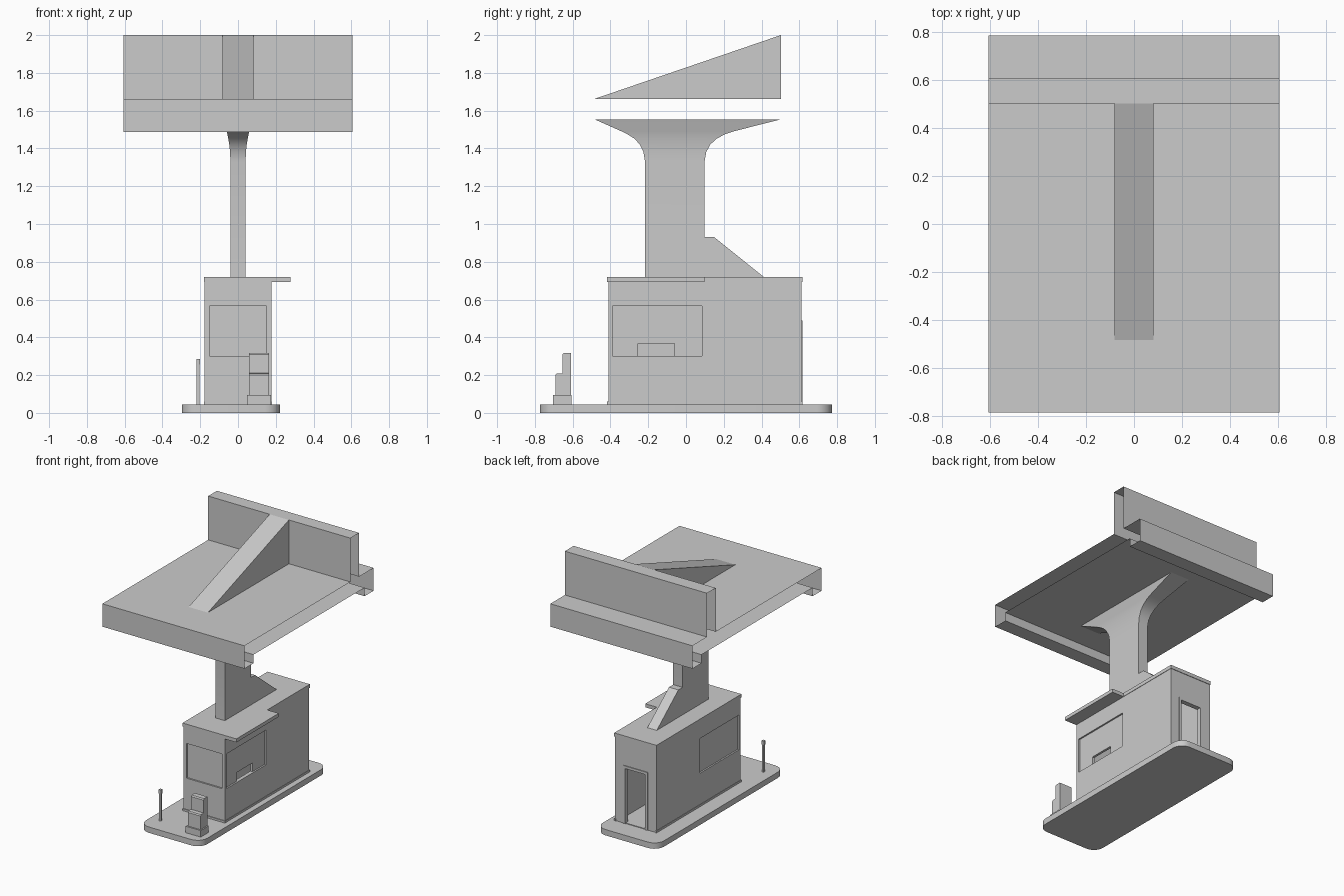
import bpy
import bmesh
import math

default = bpy.data.objects.get("Cube")
if default:
    bpy.data.objects.remove(default)

# One plain grey for the whole structure
grey = bpy.data.materials.new("plain grey")
grey.use_nodes = True
GREY = (0.6, 0.6, 0.6, 1)
grey.diffuse_color = GREY
grey.node_tree.nodes["Principled BSDF"].inputs["Base Color"].default_value = GREY


def add_object(name, verts, faces, fix_normals=True):
    mesh = bpy.data.meshes.new(name)
    mesh.from_pydata(verts, [], faces)
    if fix_normals:
        bm = bmesh.new()
        bm.from_mesh(mesh)
        bmesh.ops.recalc_face_normals(bm, faces=bm.faces)
        bm.to_mesh(mesh)
        bm.free()
    mesh.materials.append(grey)
    obj = bpy.data.objects.new(name, mesh)
    bpy.context.collection.objects.link(obj)
    return obj


def loft(name, rings):
    """Closed solid through rings with equal point counts."""
    n = len(rings[0])
    verts = [p for ring in rings for p in ring]
    faces = [tuple(range(n)), tuple(range(len(verts) - n, len(verts)))]
    for r in range(len(rings) - 1):
        for i in range(n):
            j = (i + 1) % n
            faces.append((r * n + i, r * n + j, (r + 1) * n + j, (r + 1) * n + i))
    return add_object(name, verts, faces)


def prism(name, x0, x1, profile):
    """Side profile of (y, z) points extruded along x."""
    return loft(name, [[(x, y, z) for y, z in profile] for x in (x0, x1)])


def box(name, x0, x1, y0, y1, z0, z1):
    return prism(name, x0, x1, [(y0, z0), (y1, z0), (y1, z1), (y0, z1)])


def cut(target, *bounds):
    """Subtract a box from the target."""
    cutter = box("cutter", *bounds)
    cutter.hide_render = True
    mod = target.modifiers.new("cut", 'BOOLEAN')
    mod.operation = 'DIFFERENCE'
    mod.solver = 'EXACT'
    mod.object = cutter
    bpy.context.view_layer.objects.active = target
    bpy.ops.object.modifier_apply(modifier=mod.name)
    bpy.data.objects.remove(cutter)


def smooth(obj, degrees):
    bpy.ops.object.select_all(action='DESELECT')
    obj.select_set(True)
    bpy.context.view_layer.objects.active = obj
    bpy.ops.object.shade_smooth_by_angle(angle=math.radians(degrees))


# Island slab with rounded corners
def rounded_rect(x0, x1, y0, y1, r, z, steps=6):
    corners = [(x1 - r, y1 - r), (x0 + r, y1 - r), (x0 + r, y0 + r), (x1 - r, y0 + r)]
    points = []
    for k, (cx, cy) in enumerate(corners):
        for s in range(steps + 1):
            a = math.pi / 2 * (k + s / steps)
            points.append((cx + r * math.cos(a), cy + r * math.sin(a), z))
    return points


island = loft("island_slab", [rounded_rect(-0.297, 0.223, -0.773, 0.773, 0.08, z)
                              for z in (0, 0.045)])
smooth(island, 30)

# Booth shell: hollow room, open door, recessed windows, serving slot
W, FRONT, BACK = 0.177, -0.411, 0.612
booth = box("booth_walls", -W, W, FRONT, BACK, 0.04, 0.7)
cut(booth, -W + 0.03, W - 0.03, FRONT + 0.03, BACK - 0.03, 0.05, 0.67)
cut(booth, -0.085, 0.085, BACK - 0.1, BACK + 0.1, 0.05, 0.47)
cut(booth, -0.152, 0.15, FRONT - 0.1, FRONT + 0.012, 0.3, 0.567)
for side in (-1, 1):
    inner, outer = sorted((side * (W - 0.012), side * (W + 0.1)))
    cut(booth, inner, outer, -0.39, 0.085, 0.3, 0.567)
cut(booth, W - 0.06, W + 0.1, -0.255, -0.06, 0.3, 0.367)

# Roof, plinth and serving-side awning
box("booth_roof", -W - 0.003, W + 0.003, -0.417, 0.616, 0.692, 0.719)
for side in (-1, 1):
    x0, x1 = sorted((side * (W - 0.01), side * (W + 0.003)))
    box("side_plinth", x0, x1, -0.417, 0.616, 0.045, 0.06)
box("front_plinth", -W, W, -0.417, -0.4, 0.045, 0.06)
box("window_awning", W, 0.278, -0.417, 0.098, 0.692, 0.719)

# Door frame on the back
for side in (-1, 1):
    x0, x1 = sorted((side * 0.085, side * 0.103))
    box("door_jamb", x0, x1, 0.59, 0.618, 0.045, 0.47)
box("door_head", -0.103, 0.103, 0.59, 0.618, 0.47, 0.49)

# Column flaring out towards the canopy: (z, half width, front y, back y)
sections = [(0.71, 0.04, -0.217, 0.098), (1.33, 0.04, -0.217, 0.098),
            (1.38, 0.042, -0.225, 0.107), (1.42, 0.046, -0.245, 0.128),
            (1.45, 0.051, -0.27, 0.16), (1.475, 0.056, -0.31, 0.205),
            (1.49, 0.06, -0.34, 0.25), (1.553, 0.08, -0.482, 0.498)]
column = loft("column", [[(-w, a, z), (w, a, z), (w, b, z), (-w, b, z)]
                         for z, w, a, b in sections])
smooth(column, 35)
prism("column_brace", -0.04, 0.04, [(0.09, 0.71), (0.424, 0.71), (0.15, 0.93), (0.09, 0.93)])

# Canopy: thin folded sheet with a lower ceiling, open at both ends
fold = [(-0.675, 1.553), (-0.675, 1.487), (-0.785, 1.487), (-0.785, 1.663),
        (0.502, 1.663), (0.502, 2.0), (0.608, 2.0), (0.608, 1.663),
        (0.785, 1.663), (0.785, 1.487), (0.675, 1.487), (0.675, 1.553)]
sheet = [(x, y, z) for y, z in fold for x in (-0.605, 0.605)]
count = len(sheet)
add_object("canopy", sheet,
           [(i, i + 1, (i + 3) % count, (i + 2) % count) for i in range(0, count, 2)],
           fix_normals=False)
prism("canopy_fin", -0.082, 0.082, [(-0.483, 1.663), (0.502, 1.663), (0.502, 2.0)])

# Ticket machine at the front of the island
box("machine_base", 0.047, 0.175, -0.703, -0.606, 0.04, 0.095)
prism("machine_body", 0.058, 0.165,
      [(-0.692, 0.09), (-0.608, 0.09), (-0.608, 0.317), (-0.648, 0.317),
       (-0.655, 0.308), (-0.655, 0.21), (-0.685, 0.208), (-0.692, 0.2)])

# Slim post with a small sensor head
box("sensor_post", -0.219, -0.203, -0.648, -0.632, 0.04, 0.26)
box("sensor_head", -0.221, -0.201, -0.65, -0.63, 0.255, 0.285)
